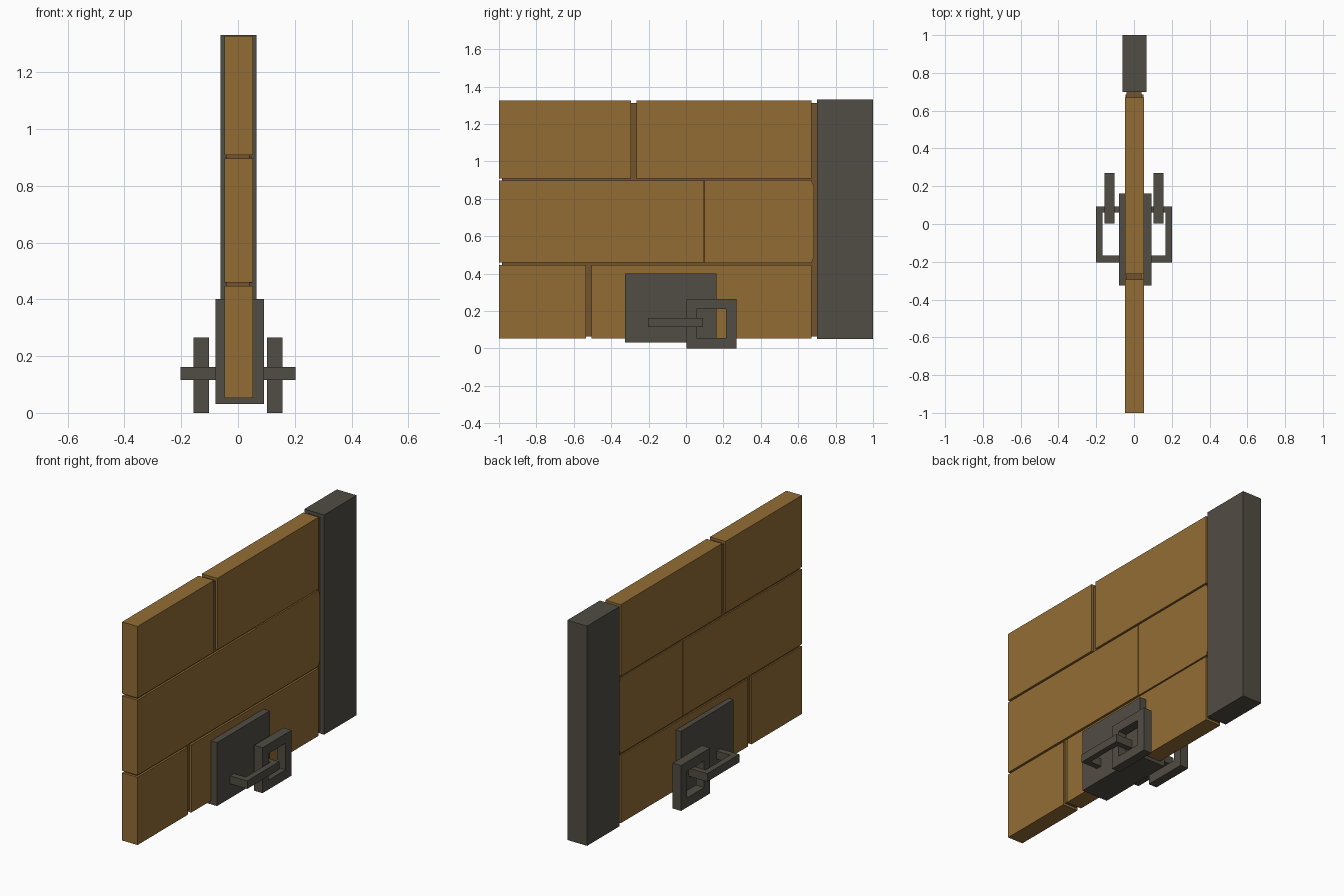
import bpy

cube = bpy.data.objects.get("Cube")
if cube:
    bpy.data.objects.remove(cube, do_unlink=True)


def material(name, rgb):
    m = bpy.data.materials.new(name)
    m.use_nodes = True
    colour = (*rgb, 1)
    m.diffuse_color = colour
    m.node_tree.nodes["Principled BSDF"].inputs["Base Color"].default_value = colour
    return m


wood = material("wood", (0.29, 0.152, 0.034))
dark_wood = material("dark wood", (0.17, 0.087, 0.025))
iron = material("dark iron", (0.083, 0.075, 0.058))


def prism(name, outline, lo, hi, axis, mat):
    """Extrude a closed 2D outline along x (y, z outline) or z (x, y outline)."""
    def point(a, b, d):
        return (d, a, b) if axis == "x" else (a, b, d)
    n = len(outline)
    verts = [point(a, b, d) for d in (lo, hi) for a, b in outline]
    faces = [tuple(reversed(range(n))), tuple(range(n, 2 * n))]
    faces += [(i, (i + 1) % n, n + (i + 1) % n, n + i) for i in range(n)]
    mesh = bpy.data.meshes.new(name)
    mesh.from_pydata(verts, [], faces)
    mesh.materials.append(mat)
    ob = bpy.data.objects.new(name, mesh)
    bpy.context.collection.objects.link(ob)
    return ob


def box(name, x, y, z, mat):
    outline = [(y[0], z[0]), (y[1], z[0]), (y[1], z[1]), (y[0], z[1])]
    return prism(name, outline, *x, "x", mat)


def ring(name, x, y, z, w, mat):
    """Square link with a square hole."""
    def rect(d):
        return [(y[0] + d, z[0] + d), (y[1] - d, z[0] + d),
                (y[1] - d, z[1] - d), (y[0] + d, z[1] - d)]
    verts = [(d, a, b) for d in x for a, b in rect(0) + rect(w)]
    faces = []
    for i in range(4):
        j = (i + 1) % 4
        faces += [(i, 4 + i, 4 + j, j), (8 + i, 8 + j, 12 + j, 12 + i),
                  (i, j, 8 + j, 8 + i), (4 + i, 12 + i, 12 + j, 4 + j)]
    mesh = bpy.data.meshes.new(name)
    mesh.from_pydata(verts, [], faces)
    mesh.materials.append(mat)
    bpy.context.collection.objects.link(bpy.data.objects.new(name, mesh))


# Recessed panel behind the joints
box("panel_core", (-0.04, 0.04), (-0.985, 0.72), (0.065, 1.312), dark_wood)

# Three courses of planks with staggered joints
courses = [
    ("bottom", (0.052, 0.447), ((-1, -0.535), (-0.505, 0.67))),
    ("middle", (0.459, 0.897), ((-1, 0.095),)),
    ("top", (0.909, 1.327), ((-1, -0.295), (-0.265, 0.67))),
]
for label, z, spans in courses:
    for i, y in enumerate(spans):
        box(f"{label}_plank_{i + 1}", (-0.048, 0.052), y, z, wood)
prism("middle_plank_2", [(0.098, 0.457), (0.67, 0.457), (0.685, 0.49),
                         (0.685, 0.865), (0.67, 0.9), (0.098, 0.9)],
      -0.046, 0.05, "x", wood)

# Hinge post and lock plate
box("hinge_post", (-0.062, 0.066), (0.7, 1), (0.05, 1.332), iron)
box("lock_plate", (-0.08, 0.092), (-0.325, 0.162), (0.032, 0.402), iron)

# Handle bracket and hanging link on each side
for side, s in (("left", 1), ("right", -1)):
    shape = [(0.07, -0.203), (0.202, -0.203), (0.202, 0.092), (0.07, 0.092),
             (0.07, 0.06), (0.168, 0.06), (0.168, -0.168), (0.07, -0.168)]
    outline = [(s * x, y) for x, y in shape]
    if s < 0:
        outline.reverse()
    prism(f"{side}_handle", outline, 0.115, 0.162, "z", iron)
    xs = sorted((s * 0.103, s * 0.157))
    ring(f"{side}_link", xs, (0.002, 0.27), (0, 0.265), 0.055, iron)
